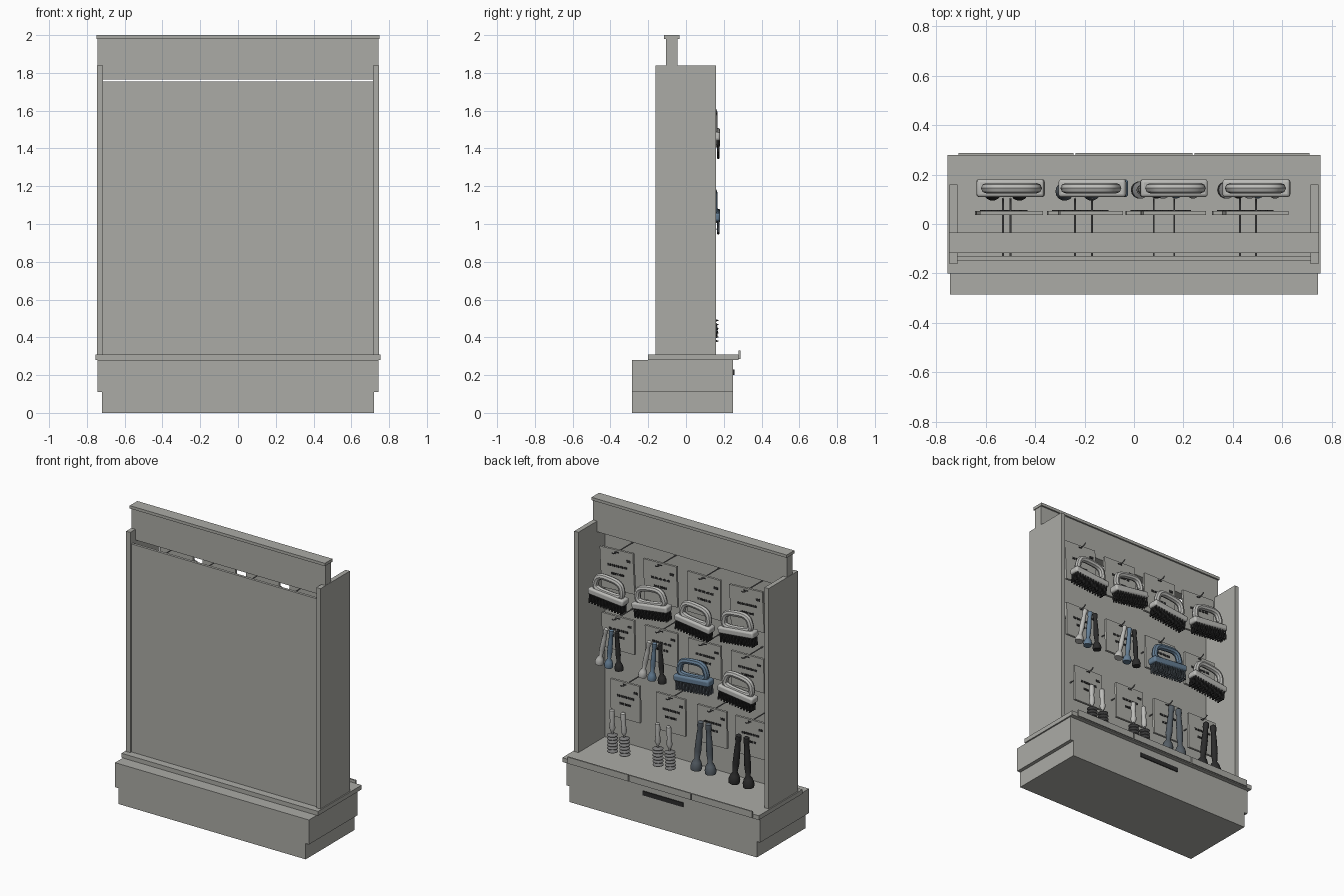
import bpy, bmesh, math
from mathutils import Vector, Matrix

cube = bpy.data.objects.get("Cube")
if cube:
    bpy.data.objects.remove(cube, do_unlink=True)


def material(name, color):
    mat = bpy.data.materials.new(name)
    mat.use_nodes = True
    mat.diffuse_color = (*color, 1)
    mat.node_tree.nodes["Principled BSDF"].inputs["Base Color"].default_value = (*color, 1)
    return mat


STAND = material("stand grey", (0.41, 0.41, 0.38))
LIGHT = material("light grey", (0.5, 0.5, 0.48))
WIRE = material("wire grey", (0.2, 0.2, 0.2))
BLUE = material("steel blue", (0.13, 0.21, 0.3))
SLATE = material("dark slate", (0.09, 0.11, 0.13))
BLACK = material("black", (0.025, 0.025, 0.025))


def add_object(name, bm, mat, loc=(0, 0, 0), roll=0, smooth=False, bevel=0):
    bmesh.ops.recalc_face_normals(bm, faces=bm.faces)
    mesh = bpy.data.meshes.new(name)
    bm.to_mesh(mesh)
    bm.free()
    mesh.materials.append(mat)
    obj = bpy.data.objects.new(name, mesh)
    bpy.context.collection.objects.link(obj)
    obj.location = loc
    obj.rotation_euler.y = math.radians(roll)
    if bevel:
        mod = obj.modifiers.new("rounded", "BEVEL")
        mod.width = bevel
        mod.segments = 3
    if smooth:
        bpy.ops.object.select_all(action="DESELECT")
        obj.select_set(True)
        bpy.context.view_layer.objects.active = obj
        bpy.ops.object.shade_smooth_by_angle(angle=math.radians(40))
    return obj


def put_box(bm, x, y, z):
    size = Vector((x[1] - x[0], y[1] - y[0], z[1] - z[0]))
    mid = Vector((x[0] + x[1], y[0] + y[1], z[0] + z[1])) / 2
    bmesh.ops.create_cube(bm, size=1, matrix=Matrix.Translation(mid) @ Matrix.Diagonal((*size, 1)))


def box(name, x, y, z, mat=STAND, **options):
    bm = bmesh.new()
    put_box(bm, x, y, z)
    return add_object(name, bm, mat, **options)


def sweep(path, radius, up, closed=False, sides=8):
    """Round tube along a flat path whose plane is perpendicular to up."""
    bm = bmesh.new()
    up, count, rings = Vector(up), len(path), []
    pts = [Vector(p) for p in path]
    for i, p in enumerate(pts):
        before = pts[i - 1] if closed or i else p
        after = pts[(i + 1) % count] if closed or i < count - 1 else p
        side = up.cross((after - before).normalized())
        rings.append([bm.verts.new(p + radius * (math.cos(a) * side + math.sin(a) * up))
                      for a in (math.tau * k / sides for k in range(sides))])
    for i in range(count if closed else count - 1):
        a, b = rings[i], rings[(i + 1) % count]
        for k in range(sides):
            n = (k + 1) % sides
            bm.faces.new((a[k], a[n], b[n], b[k]))
    if not closed:
        bm.faces.new(rings[0])
        bm.faces.new(rings[-1])
    return bm


def lathe(profile, sides=14):
    """Turn (radius, height) points about the vertical axis."""
    bm = bmesh.new()
    rings = [[bm.verts.new((r * math.cos(math.tau * k / sides), r * math.sin(math.tau * k / sides), z))
              for k in range(sides)] for r, z in profile]
    for a, b in zip(rings, rings[1:]):
        for k in range(sides):
            n = (k + 1) % sides
            bm.faces.new((a[k], a[n], b[n], b[k]))
    bm.faces.new(rings[0])
    bm.faces.new(rings[-1])
    return bm


# Stand body
box("plinth", (-0.72, 0.72), (-0.285, 0.25), (0, 0.11))
box("base_cabinet", (-0.745, 0.745), (-0.285, 0.25), (0.11, 0.28))
box("shelf", (-0.755, 0.755), (-0.2, 0.279), (0.28, 0.31))
box("back_panel", (-0.715, 0.715), (-0.148, -0.13), (0.31, 1.755))
box("header_board", (-0.745, 0.745), (-0.105, -0.045), (1.766, 1.98))
box("header_cap", (-0.75, 0.75), (-0.117, -0.034), (1.98, 2))
box("base_slot", (-0.155, 0.155), (0.249, 0.256), (0.2, 0.23), BLACK)
for side, sign in (("left", 1), ("right", -1)):
    box(side + "_side_panel", sorted((sign * 0.715, sign * 0.747)), (-0.161, 0.16), (0.31, 1.84))
for i, (a, b) in enumerate(((-0.71, -0.245), (-0.237, 0.237), (0.245, 0.71))):
    box(f"shelf_lip_{i}", (a, b), (0.278, 0.288), (0.285, 0.33))


# Hook with its backing card and printed bars
def hook_and_card(hook_x, x, top, width, height, roll):
    rod = [(0, -0.13, 0), (0, 0.075, 0), (0, 0.092, 0.004), (0, 0.104, 0.014)]
    add_object("hook", sweep(rod, 0.004, (1, 0, 0)), WIRE, (hook_x, 0, top - 0.015), smooth=True)
    loc = (x, 0.045, top - height / 2)
    w, h = width / 2, height / 2
    box("card", (-w, w), (-0.008, 0.008), (-h, h), STAND, loc=loc, roll=roll)
    bm = bmesh.new()
    face = (0.007, 0.011)
    for row, (z, half) in enumerate(((0.2 * h, 0.6 * w), (-0.2 * h, 0.4 * w))):
        step = 2 * half / 5
        for k in range(5):
            left = -half + k * step
            put_box(bm, (left, left + step * 0.8), face, (z - 0.007, z + 0.007))
    put_box(bm, (-0.85 * w, -0.6 * w), face, (0.5 * h, 0.62 * h))
    put_box(bm, (-0.12 * w, 0.12 * w), face, (0.86 * h, 0.91 * h))
    add_object("card_print", bm, BLACK, loc, roll)


# Scrubbing brush: ring grip, rounded block, rows of bristles
def scrub_brush(x, z, roll, mat, bristle_mat):
    loc = (x, 0.145, z)

    def rounded(v):
        return math.copysign(abs(v) ** 0.6, v)

    ring = []
    for k in range(32):
        a = math.tau * k / 32
        h = rounded(math.sin(a))
        ring.append((rounded(math.cos(a)) * (0.1 - 0.012 * h), 0, 0.055 + 0.052 * h))
    add_object("brush_grip", sweep(ring, 0.021, (0, 1, 0), closed=True), mat, loc, roll, smooth=True)
    box("brush_block", (-0.137, 0.137), (-0.036, 0.036), (-0.035, 0.01), mat,
        loc=loc, roll=roll, smooth=True, bevel=0.012)
    bm = bmesh.new()
    for i in range(12):
        for j in range(4):
            spot = Matrix.Translation((-0.121 + 0.022 * i, -0.026 + 0.0173 * j, -0.06))
            bmesh.ops.create_cone(bm, cap_ends=True, segments=6, radius1=0.006, radius2=0.005,
                                  depth=0.07, matrix=spot)
    add_object("brush_bristles", bm, bristle_mat, loc, roll)


# Slim hanging tool with a flared foot
def slim_tool(x, top, length, thick, roll, mat):
    profile = [(0.4, 0), (0.75, 0.02), (0.8, 0.1), (0.6, 0.16), (0.75, 0.3), (0.85, 0.6),
               (0.6, 0.78), (1.1, 0.84), (1.45, 0.93), (1.35, 1)]
    bm = lathe([(r * thick, -t * length) for r, t in profile])
    add_object("slim_tool", bm, mat, (x, 0.132, top), roll, smooth=True)


# Bottle brush: turned handle and a spiral-like wire head
def bottle_brush(x, top, roll):
    loc = (x, 0.138, top)
    handle = [(0.008, 0), (0.016, -0.008), (0.018, -0.05), (0.014, -0.08), (0.02, -0.13), (0.01, -0.155)]
    add_object("bottle_brush_handle", lathe(handle), LIGHT, loc, roll, smooth=True)
    head = [(0.006, -0.15)]
    for k in range(6):
        z = -0.17 - 0.022 * k
        head += [(0.008, z), (0.035, z - 0.009), (0.035, z - 0.012), (0.008, z - 0.02)]
    add_object("bottle_brush_head", lathe(head), WIRE, loc, roll)


# Top row: four scrubbing brushes
columns = (0.495, 0.163, -0.17, -0.5)
for x, z, tilt, card_tilt in zip(columns, (1.465, 1.48, 1.455, 1.485), (-5, 8, -7, 6), (3, 2, 0, 3)):
    hook_and_card(x, x - 0.003, 1.735, 0.255, 0.28, card_tilt)
    scrub_brush(x, z, tilt, LIGHT, BLACK)

# Middle row: two sets of slim tools, then two brushes
for x in columns:
    hook_and_card(x, x - 0.01, 1.275, 0.25, 0.235, 1)
for x in columns[:2]:
    for offset, tilt, mat in ((0.025, -12, LIGHT), (-0.015, -5, BLUE), (-0.055, 4, BLACK)):
        slim_tool(x + offset, 1.215, 0.265, 0.02, tilt, mat)
scrub_brush(columns[2] + 0.01, 1.06, 5, BLUE, SLATE)
scrub_brush(columns[3], 1.055, -7, LIGHT, BLACK)

# Bottom row: two pairs of bottle brushes, then two pairs of long tools
low_columns = (0.43, 0.08, -0.238, -0.53)
for x in low_columns:
    hook_and_card(x, x, 0.832, 0.225, 0.255, 1)
for x in low_columns[:2]:
    bottle_brush(x + 0.042, 0.67, 1)
    bottle_brush(x - 0.043, 0.67, 3)
for x, top, mat in zip(low_columns[2:], (0.765, 0.75), (SLATE, BLACK)):
    slim_tool(x + 0.032, top, 0.345, 0.026, -6, mat)
    slim_tool(x - 0.026, top, 0.345, 0.026, 3, mat)
